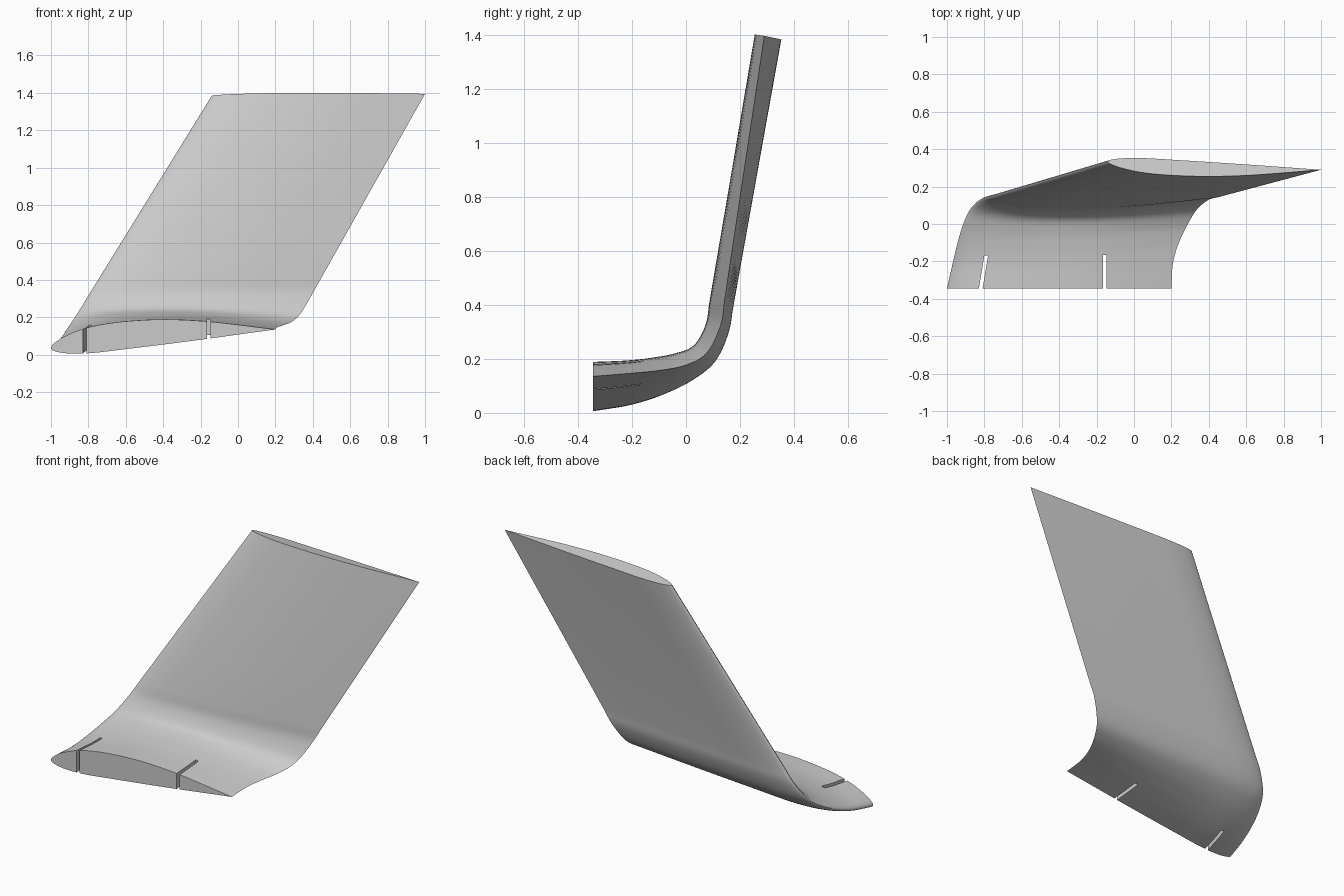
import bpy, bmesh, math
from mathutils import Matrix, Vector

if "Cube" in bpy.data.objects:
    bpy.data.objects.remove(bpy.data.objects["Cube"], do_unlink=True)

grey = bpy.data.materials.new("light_grey")
grey.use_nodes = True
grey.diffuse_color = (0.6, 0.6, 0.6, 1)
grey.node_tree.nodes["Principled BSDF"].inputs["Base Color"].default_value = (0.6, 0.6, 0.6, 1)


def spline(knots, s):
    """Smooth curve through (parameter, Vector) knots."""
    n = len(knots)
    slope = [(knots[i + 1][1] - knots[i][1]) / (knots[i + 1][0] - knots[i][0]) for i in range(n - 1)]

    def tangent(i):
        if i == 0 or i == n - 1:
            return slope[min(i, n - 2)]
        a = knots[i][0] - knots[i - 1][0]
        b = knots[i + 1][0] - knots[i][0]
        return (slope[i - 1] * b + slope[i] * a) / (a + b)

    i = max(k for k in range(n - 1) if knots[k][0] <= s or k == 0)
    h = knots[i + 1][0] - knots[i][0]
    t = (s - knots[i][0]) / h
    p, q = knots[i][1], knots[i + 1][1]
    return (p * (2 * t**3 - 3 * t**2 + 1) + q * (3 * t**2 - 2 * t**3)
            + tangent(i) * (h * (t**3 - 2 * t**2 + t)) + tangent(i + 1) * (h * (t**3 - t**2)))


# Airfoil heights above and below the chord, keyed by root of chord fraction
upper = [(0, 0), (.14, .03), (.26, .06), (.41, .095), (.58, .11), (.71, .103), (.82, .078), (.91, .043), (1, 0)]
lower = [(0, 0), (.14, -.019), (.26, -.034), (.41, -.044), (.58, -.038), (.82, -.021), (1, 0)]
STEPS = 28
us = [i / STEPS for i in range(STEPS + 1)]
profile = [(u * u, spline(upper, u)) for u in reversed(us)]
profile += [(u * u, spline(lower, u)) for u in us[1:-1]]

# Span stations: leading edge, trailing edge, cant in degrees, thickness
rows = [
    (0.00, -1.0, -.345, .035, .20, -.345, .135, 0, 1.0),
    (0.15, -.967, -.20, .058, .21, -.20, .147, 9, .90),
    (0.26, -.943, -.10, .09, .24, -.10, .157, 18, .82),
    (0.37, -.913, 0, .137, .288, 0, .177, 33, .72),
    (0.50, -.865, .093, .21, .343, .085, .232, 58, .61),
    (0.60, -.81, .135, .30, .40, .13, .33, 78, .57),
]
stations = [(r[0], Vector(r[1:])) for r in rows]
tip = Vector((-.14, .335, 1.385, 1.0, .29, 1.395, 80, .57))
stations.append((0.70, stations[-1][1].lerp(tip, 0.08)))

# Loft the sections from root to tip
bm = bmesh.new()
sections = [spline(stations, 0.7 * i / 40) for i in range(41)]
sections += [sections[-1].lerp(tip, k / 4) for k in range(1, 5)]
rings = []
for sec in sections:
    lead, trail = Vector(sec[0:3]), Vector(sec[3:6])
    cant = math.radians(sec[6])
    normal = Vector((0, -math.sin(cant), math.cos(cant)))
    rings.append([bm.verts.new(lead.lerp(trail, t) + normal * h * sec[7]) for t, h in profile])
for a, b in zip(rings, rings[1:]):
    for i in range(len(a)):
        j = (i + 1) % len(a)
        bm.faces.new((a[i], a[j], b[j], b[i]))
bm.faces.new(rings[0])
bm.faces.new(rings[-1])
bmesh.ops.recalc_face_normals(bm, faces=bm.faces)
mesh = bpy.data.meshes.new("winglet")
bm.to_mesh(mesh)
bm.free()
mesh.materials.append(grey)
winglet = bpy.data.objects.new("winglet", mesh)
bpy.context.collection.objects.link(winglet)
bpy.context.view_layer.objects.active = winglet
winglet.select_set(True)


# Spar slots cut through the root
def cut_slot(x, y_end, angle):
    bm = bmesh.new()
    length = 0.3
    place = (Matrix.Translation((x, y_end, 0.1)) @ Matrix.Rotation(math.radians(angle), 4, 'Z')
             @ Matrix.Translation((0, -length / 2, 0)) @ Matrix.Diagonal((.02, length, .6, 1)))
    bmesh.ops.create_cube(bm, size=1, matrix=place)
    data = bpy.data.meshes.new("slot_cutter")
    bm.to_mesh(data)
    bm.free()
    data.materials.append(grey)
    cutter = bpy.data.objects.new("slot_cutter", data)
    cutter.hide_render = True
    bpy.context.collection.objects.link(cutter)
    mod = winglet.modifiers.new("slot", 'BOOLEAN')
    mod.operation = 'DIFFERENCE'
    mod.solver = 'EXACT'
    mod.object = cutter
    bpy.ops.object.modifier_apply(modifier=mod.name)
    bpy.data.objects.remove(cutter, do_unlink=True)


cut_slot(-.79, -.168, -9.5)
cut_slot(-.156, -.165, 0)
bpy.ops.object.shade_smooth_by_angle(angle=math.radians(35))
